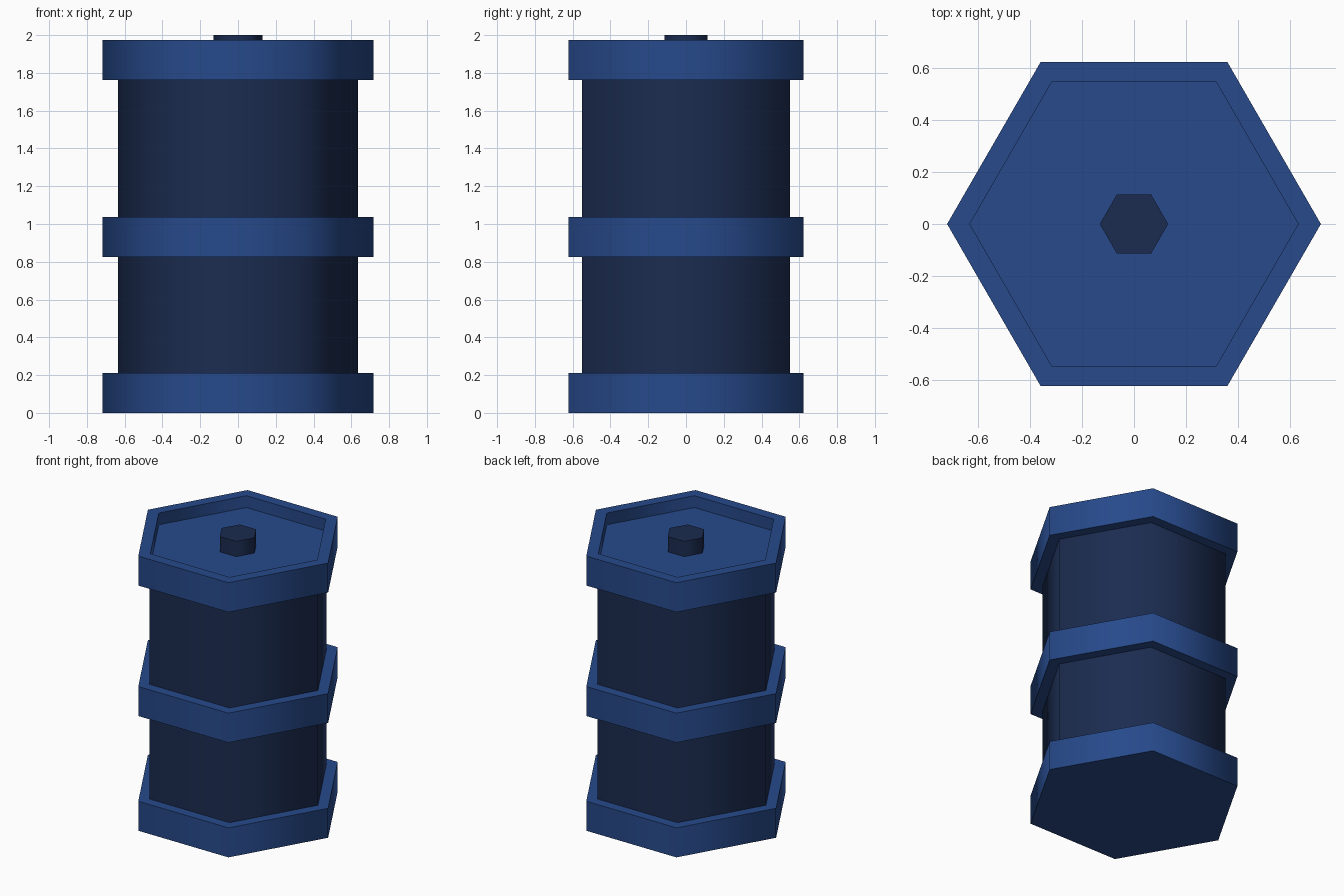
import bpy, bmesh
from math import cos, sin, pi, radians

if "Cube" in bpy.data.objects:
    bpy.data.objects.remove(bpy.data.objects["Cube"])

SIDES = 6


def material(name, color):
    m = bpy.data.materials.new(name)
    m.diffuse_color = (*color, 1)
    m.use_nodes = True
    m.node_tree.nodes["Principled BSDF"].inputs["Base Color"].default_value = m.diffuse_color
    return m


def hex_lathe(name, profile, mat):
    """Sweep an (r, z) profile round six corners and cap both ends."""
    bm = bmesh.new()
    loops = [[bm.verts.new((r * cos(2 * pi * i / SIDES), r * sin(2 * pi * i / SIDES), z))
              for i in range(SIDES)] for r, z in profile]
    for a, b in zip(loops, loops[1:]):
        for i in range(SIDES):
            j = (i + 1) % SIDES
            bm.faces.new((a[i], a[j], b[j], b[i]))
    bm.faces.new(loops[0][::-1])
    bm.faces.new(loops[-1])
    mesh = bpy.data.meshes.new(name)
    bm.to_mesh(mesh)
    bm.free()
    mesh.materials.append(mat)
    obj = bpy.data.objects.new(name, mesh)
    bpy.context.collection.objects.link(obj)
    # the six sides blend smoothly, the rims stay sharp
    bpy.ops.object.select_all(action='DESELECT')
    obj.select_set(True)
    bpy.context.view_layer.objects.active = obj
    bpy.ops.object.shade_smooth_by_angle(angle=radians(65))
    return obj


blue = material("blue", (0.02, 0.068, 0.26))
navy = material("navy", (0.011, 0.025, 0.08))

R_RING, R_BODY, RING_H = 0.717, 0.636, 0.212
R_RECESS, FLOOR_Z = 0.63, 1.89

# barrel wall
hex_lathe("barrel_body", [(R_BODY, 0.1), (R_BODY, 1.8)], navy)

# bottom and middle hoops
for name, z in (("bottom_hoop", 0.0), ("middle_hoop", 0.825)):
    hex_lathe(name, [(R_RING, z), (R_RING, z + RING_H)], blue)

# top hoop with the recessed lid
top = 1.763 + RING_H
hex_lathe("top_hoop_and_lid", [(R_RING, 1.763), (R_RING, top),
                               (R_RECESS, top), (R_RECESS, FLOOR_Z)], blue)

# plug in the middle of the lid
hex_lathe("lid_plug", [(0.131, FLOOR_Z - 0.02), (0.131, 2.0)], navy)
